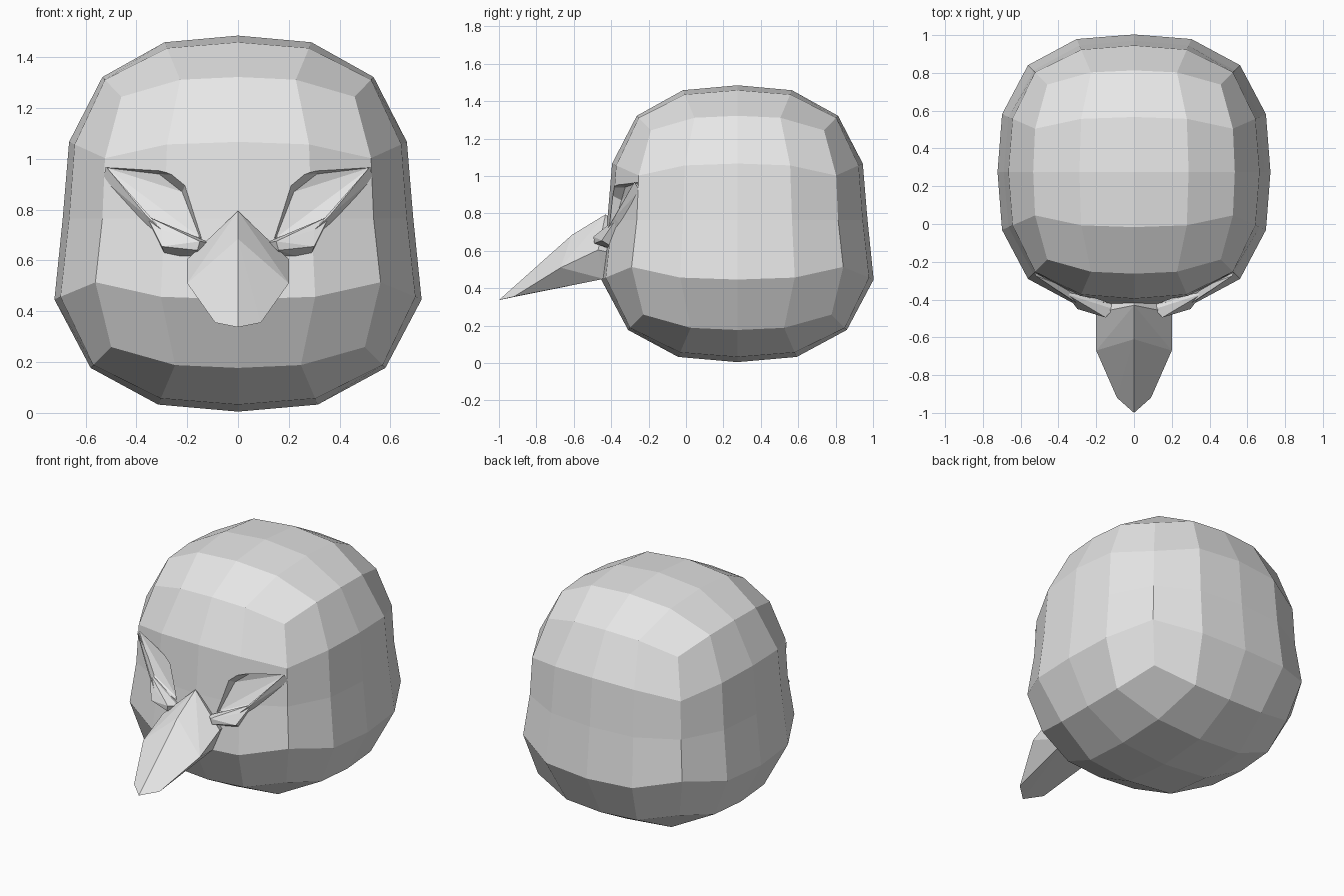
import bpy
import bmesh

cube = bpy.data.objects.get("Cube")
if cube:
    bpy.data.objects.remove(cube, do_unlink=True)

grey = bpy.data.materials.new("light grey")
grey.use_nodes = True
grey.diffuse_color = (0.8, 0.8, 0.8, 1)
grey.node_tree.nodes["Principled BSDF"].inputs["Base Color"].default_value = (0.8, 0.8, 0.8, 1)


def add_object(name, bm):
    """Turn a bmesh into a flat-shaded grey object."""
    bmesh.ops.recalc_face_normals(bm, faces=bm.faces)
    mesh = bpy.data.meshes.new(name)
    bm.to_mesh(mesh)
    bm.free()
    mesh.materials.append(grey)
    obj = bpy.data.objects.new(name, mesh)
    bpy.context.collection.objects.link(obj)
    return obj


def hull(name, points, side=1):
    """Faceted convex solid around a few points, flipped in x by side."""
    bm = bmesh.new()
    for x, y, z in points:
        bm.verts.new((x * side, y, z))
    res = bmesh.ops.convex_hull(bm, input=bm.verts)
    loose = [v for v in res["geom_interior"] if isinstance(v, bmesh.types.BMVert)]
    bmesh.ops.delete(bm, geom=loose, context="VERTS")
    return add_object(name, bm)


# Head: gridded cube rounded to a boxy ball, wider below the middle
P = 2.7
bm = bmesh.new()
bmesh.ops.create_cube(bm, size=2)
bmesh.ops.subdivide_edges(bm, edges=bm.edges, cuts=3, use_grid_fill=True)
for v in bm.verts:
    d = [c * 0.87 if abs(c) < 0.9 else c for c in v.co]
    r = sum(abs(c) ** P for c in d) ** (1 / P)
    x, y, z = (c / r for c in d)
    wide = 0.69 + 0.06 * min(1, max(0, -z / 0.4))
    v.co = (x * wide, 0.275 + y * wide * 1.008, 0.745 + z * 0.74 + 0.02 * (1 - abs(z)))
head = add_object("head", bm)

# Eye sockets: slanted hollows, shallow at the outer corner
socket_floor = [(0.15, -0.40, 0.69), (0.30, -0.385, 0.735), (0.36, -0.35, 0.775),
                (0.52, -0.255, 0.965), (0.31, -0.325, 0.94), (0.22, -0.345, 0.87)]
socket_mouth = [(0.12, -0.47, 0.67), (0.30, -0.47, 0.73), (0.36, -0.47, 0.775),
                (0.53, -0.47, 0.98), (0.31, -0.47, 0.985), (0.19, -0.47, 0.935)]
for side in (1, -1):
    cutter = hull("socket_cutter", socket_floor + socket_mouth, side)
    cutter.hide_render = True
    mod = head.modifiers.new("socket", "BOOLEAN")
    mod.operation = "DIFFERENCE"
    mod.solver = "EXACT"
    mod.object = cutter
    bpy.context.view_layer.objects.active = head
    bpy.ops.object.modifier_apply(modifier=mod.name)
    bpy.data.objects.remove(cutter, do_unlink=True)

# Lower eyelids: a pouch beside the beak and a thin rim to the outer corner
pouch = [(0.11, -0.45, 0.67), (0.15, -0.495, 0.675), (0.20, -0.45, 0.695),
         (0.30, -0.42, 0.72), (0.30, -0.45, 0.655), (0.16, -0.49, 0.64),
         (0.36, -0.37, 0.775), (0.28, -0.36, 0.60), (0.12, -0.38, 0.60),
         (0.15, -0.36, 0.66)]
rim = [(0.36, -0.385, 0.775), (0.52, -0.275, 0.97), (0.53, -0.25, 0.92),
       (0.37, -0.33, 0.72), (0.34, -0.34, 0.76), (0.30, -0.42, 0.72)]
for label, side in (("left", 1), ("right", -1)):
    hull(label + "_eyelid_pouch", pouch, side)
    hull(label + "_eyelid_rim", rim, side)

# Beak: ridged wedge tapering down to a point
half = [(0.20, -0.47, 0.605), (0.20, -0.67, 0.51), (0.09, -0.92, 0.355),
        (0.13, -0.44, 0.45), (0.16, -0.36, 0.58)]
ridge = [(0, -0.43, 0.795), (0, -0.61, 0.685), (0, -1.0, 0.337), (0, -0.34, 0.72)]
hull("beak", ridge + half + [(-x, y, z) for x, y, z in half])
